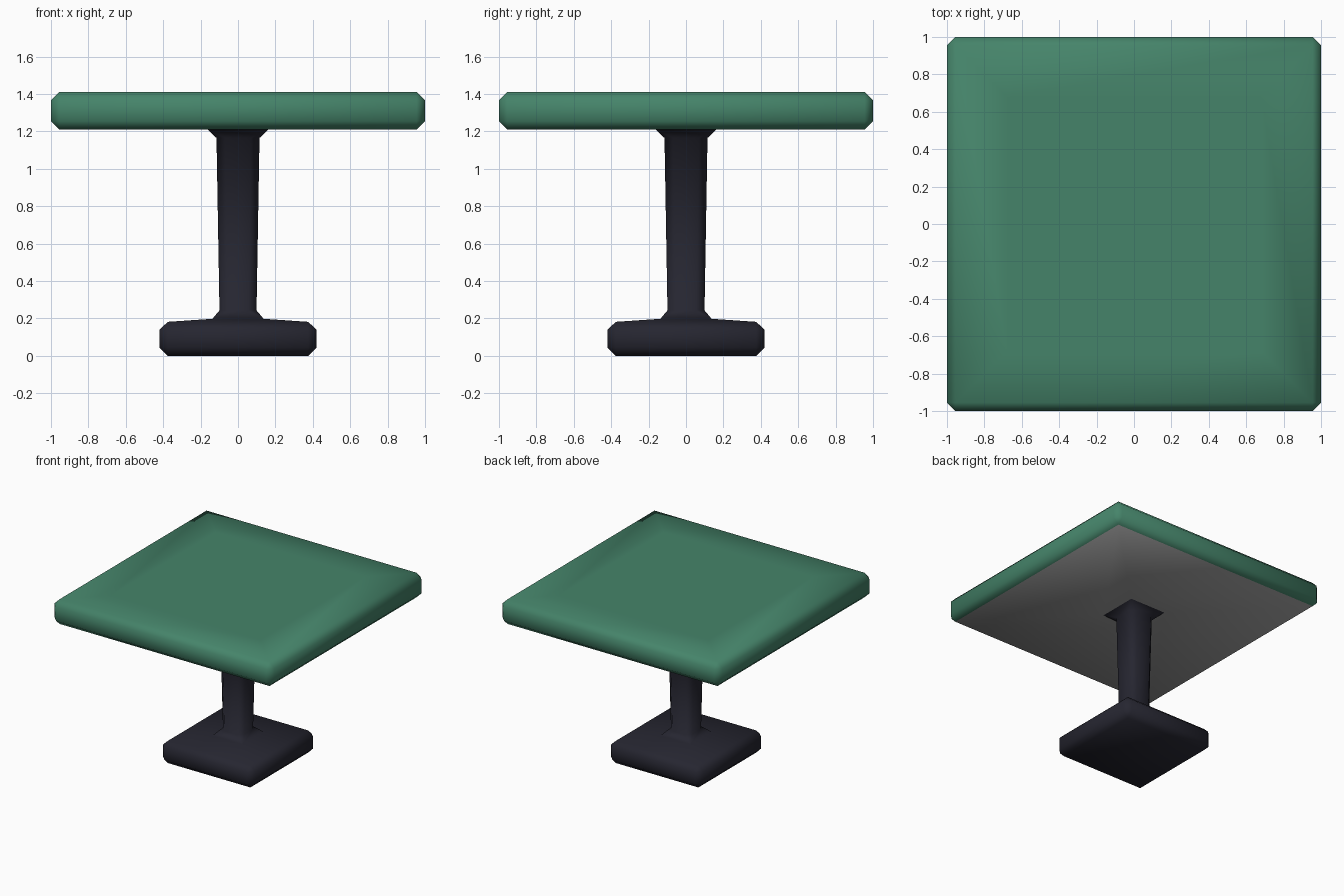
import bpy, bmesh

if "Cube" in bpy.data.objects:
    bpy.data.objects.remove(bpy.data.objects["Cube"])


def material(name, rgb):
    m = bpy.data.materials.new(name)
    m.diffuse_color = (*rgb, 1)
    m.use_nodes = True
    m.node_tree.nodes["Principled BSDF"].inputs["Base Color"].default_value = m.diffuse_color
    return m


green = material("green_top", (0.060, 0.231, 0.144))
grey = material("grey_underside", (0.35, 0.35, 0.35))
dark = material("dark_metal", (0.019, 0.019, 0.030))


def ring(bm, z, h, c):
    """Square of half width h with corners cut by c."""
    k = h - c
    pts = [(h, -k), (h, k), (k, h), (-k, h), (-h, k), (-h, -k), (-k, -h), (k, -h)]
    return [bm.verts.new((x, y, z)) for x, y in pts]


def loft(name, sections, mats, cap_start=False, cap_end=False):
    """Stack square sections (z, half width, corner cut) into one smooth skin."""
    bm = bmesh.new()
    rings = [ring(bm, *s) for s in sections]
    for a, b in zip(rings, rings[1:]):
        for i in range(8):
            j = (i + 1) % 8
            bm.faces.new((a[i], a[j], b[j], b[i]))
    if cap_start:
        bm.faces.new(rings[0][::-1])
    if cap_end:
        bm.faces.new(rings[-1])
    bmesh.ops.remove_doubles(bm, verts=bm.verts, dist=1e-4)
    bm.normal_update()
    for f in bm.faces:
        f.smooth = True
        # flat underside takes the second material where there is one
        if len(mats) > 1 and f.normal.z < -0.9:
            f.material_index = 1
    me = bpy.data.meshes.new(name)
    bm.to_mesh(me)
    bm.free()
    for m in mats:
        me.materials.append(m)
    ob = bpy.data.objects.new(name, me)
    bpy.context.collection.objects.link(ob)
    return ob


B = 0.045  # bevel size

# foot block, flared stem and the flare under the top
loft("pedestal", [
    (0, 0.42 - B, 0), (B, 0.42, B), (0.14, 0.42, B), (0.182, 0.42 - B, 0),
    (0.198, 0.137, 0), (0.243, 0.099, B),
    (1.165, 0.115, B), (1.21, 0.162, 0),
], [dark], cap_start=True)

# bevelled square top with a grey underside
loft("table_top", [
    (1.21, 0.162, 0), (1.21, 1 - B, 0), (1.21 + B, 1, B),
    (1.411 - B, 1, B), (1.411, 1 - B, 0), (1.411, 0.68, 0),
], [green, grey], cap_end=True)
